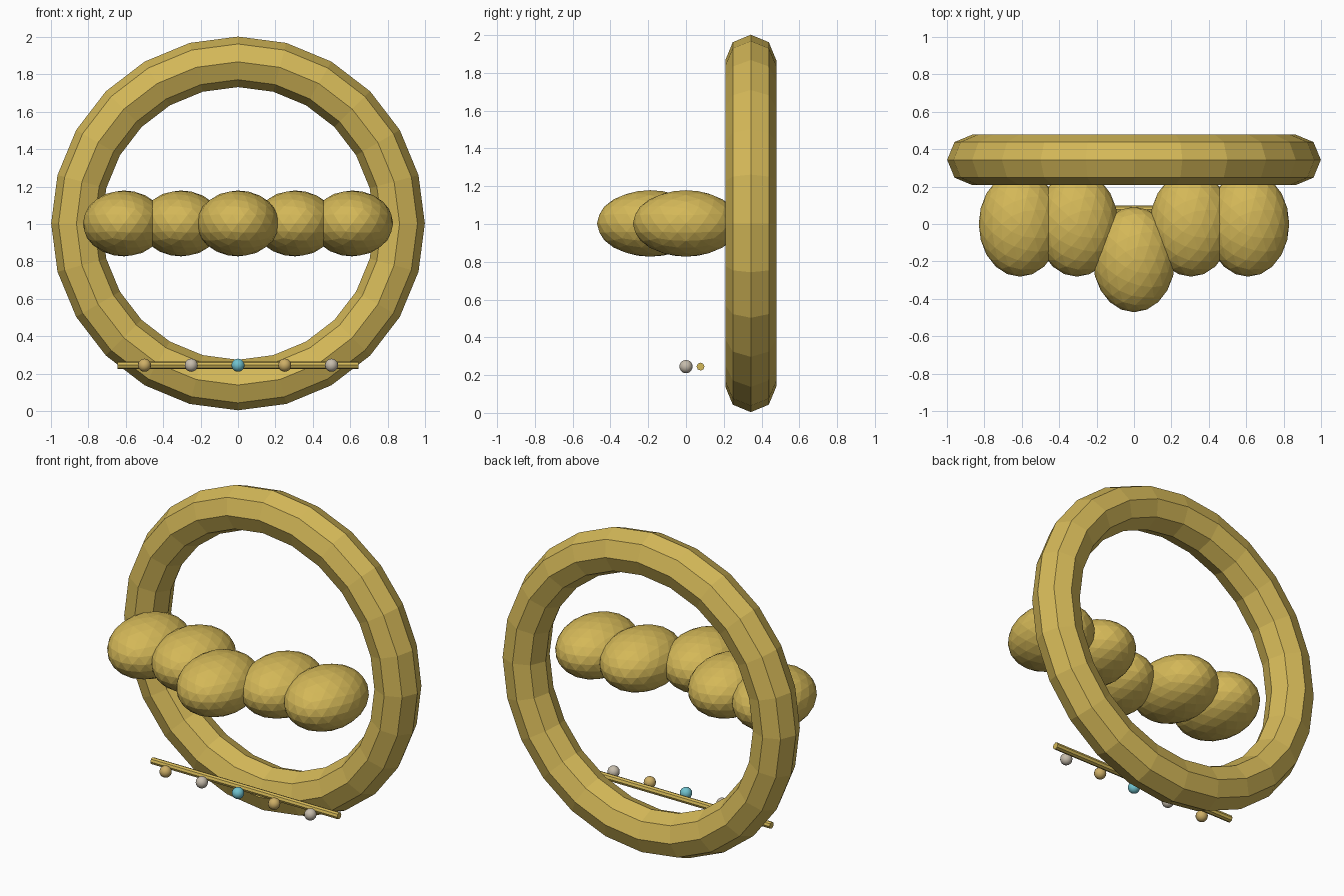
import bpy, math

if "Cube" in bpy.data.objects:
    bpy.data.objects.remove(bpy.data.objects["Cube"])

def srgb(r, g, b):
    f = lambda c: (c / 255 / 12.92) if c < 11 else ((c / 255 + 0.055) / 1.055) ** 2.4
    return (f(r), f(g), f(b), 1.0)

def material(name, rgb):
    m = bpy.data.materials.new(name)
    m.diffuse_color = srgb(*rgb)
    m.use_nodes = True
    m.node_tree.nodes["Principled BSDF"].inputs["Base Color"].default_value = m.diffuse_color
    return m

gold = material("gold", (212, 184, 88))
amber = material("amber", (205, 174, 102))
silver = material("silver", (198, 188, 172))
teal = material("teal", (112, 194, 206))

def finish(name, mat, smooth=False):
    ob = bpy.context.object
    ob.name = name
    ob.data.materials.append(mat)
    if smooth:
        bpy.ops.object.shade_smooth()
    return ob

CZ = 1.003

# upright faceted ring at the back
bpy.ops.mesh.primitive_torus_add(location=(0, 0.343, CZ), rotation=(math.pi / 2, 0, 0),
                                 major_radius=0.864, minor_radius=0.135,
                                 major_segments=24, minor_segments=8)
finish("ring", gold)

# row of five faceted pods, the middle one pushed forward
for i in range(-2, 3):
    y = -0.19 if i == 0 else 0.0
    bpy.ops.mesh.primitive_ico_sphere_add(subdivisions=3, radius=0.176, location=(0.305 * i, y, CZ))
    bpy.context.object.scale = (1.25, 1.6, 1.0)
    finish(f"pod_{i + 3}", gold)

# thin horizontal rod
bpy.ops.mesh.primitive_cylinder_add(vertices=8, radius=0.021, depth=1.29,
                                    location=(0, 0.077, 0.245), rotation=(0, math.pi / 2, 0))
finish("rod", gold)

# small beads in front of the rod
for i, mat in zip(range(-2, 3), (amber, silver, teal, amber, silver)):
    bpy.ops.mesh.primitive_uv_sphere_add(segments=16, ring_count=10, radius=0.035,
                                         location=(0.25 * i, 0, 0.245))
    finish(f"bead_{i + 3}", mat, True)
